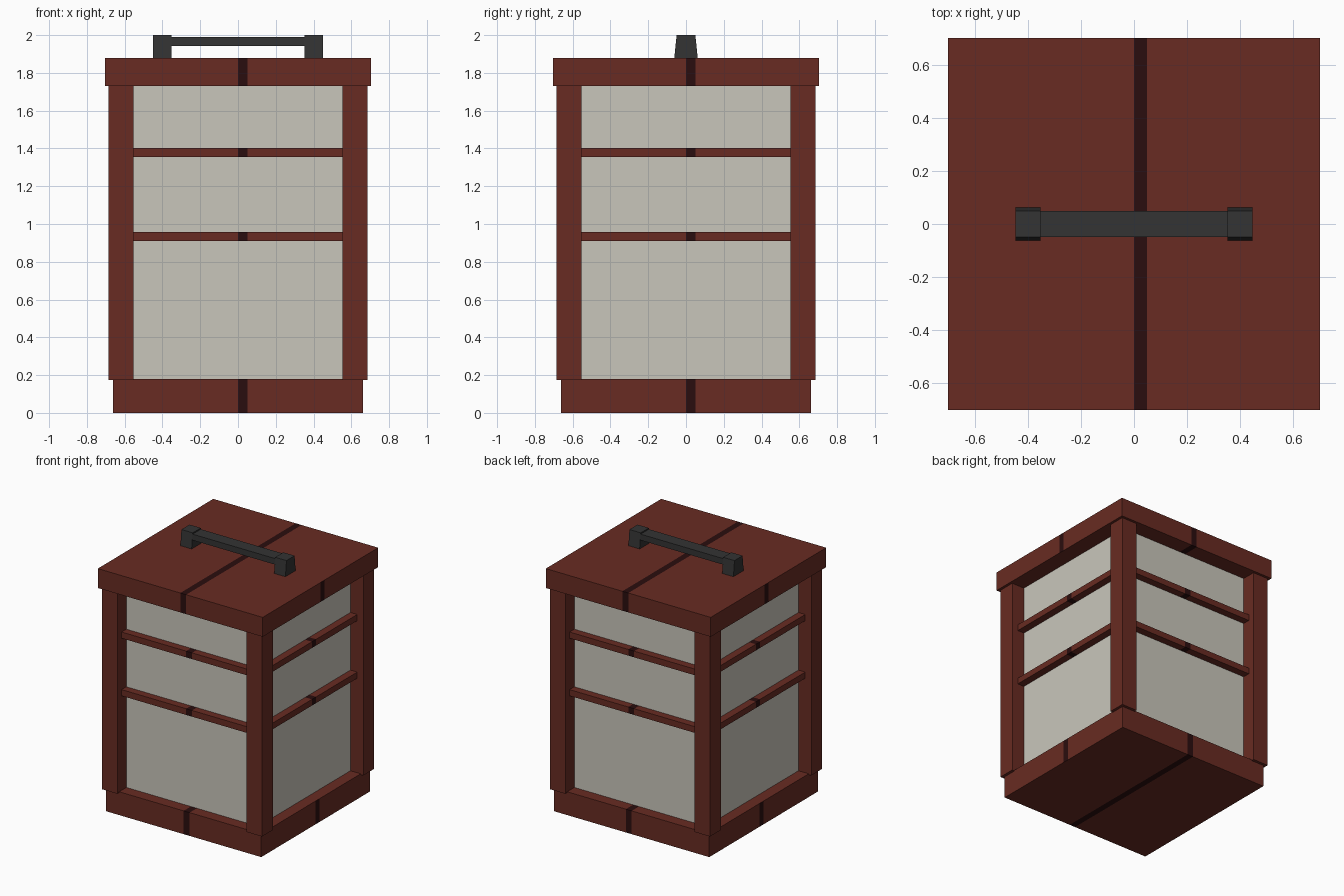
import bpy, bmesh
from mathutils import Vector

if "Cube" in bpy.data.objects:
    bpy.data.objects.remove(bpy.data.objects["Cube"])


def material(name, r, g, b):
    m = bpy.data.materials.new(name)
    lin = [((c / 255 + 0.055) / 1.055) ** 2.4 for c in (r, g, b)]
    m.diffuse_color = (*lin, 1)
    m.use_nodes = True
    m.node_tree.nodes["Principled BSDF"].inputs["Base Color"].default_value = m.diffuse_color
    return m


RED = material("red wood", 104, 43, 34)
DARK = material("dark seam", 42, 13, 14)
PAPER = material("pale paper", 201, 198, 187)
IRON = material("dark iron", 51, 51, 51)


def box(name, lo, hi, mat, seam=None, taper=1.0):
    """Box between two corners; seam 0/1 adds a dark band across x or y,
    taper narrows the top in y."""
    lo, hi = Vector(lo), Vector(hi)
    bm = bmesh.new()
    bmesh.ops.create_cube(bm, size=1)
    for v in bm.verts:
        top = v.co.z > 0
        v.co = Vector([(lo[i] + hi[i]) / 2 + v.co[i] * (hi[i] - lo[i]) for i in range(3)])
        if top:
            v.co.y *= taper
    if seam is not None:
        for axis in (0, 1):
            for pos in (0.0, 0.05):
                if lo[axis] < pos < hi[axis]:
                    co, no = Vector(), Vector()
                    co[axis], no[axis] = pos, 1
                    bmesh.ops.bisect_plane(bm, geom=bm.verts[:] + bm.edges[:] + bm.faces[:],
                                           plane_co=co, plane_no=no)
        bm.normal_update()
        for f in bm.faces:
            # faces pointing along the seam axis take the band from the other axis
            axis = 1 - seam if abs(f.normal[seam]) > 0.5 else seam
            if 0 < f.calc_center_median()[axis] < 0.05:
                f.material_index = 1
    me = bpy.data.meshes.new(name)
    bm.to_mesh(me)
    bm.free()
    me.materials.append(mat)
    me.materials.append(DARK if seam is not None else mat)
    ob = bpy.data.objects.new(name, me)
    bpy.context.collection.objects.link(ob)
    return ob


# base, paper body and lid
box("base", (-0.663, -0.663, 0), (0.663, 0.663, 0.18), RED, seam=0)
box("paper_panels", (-0.575, -0.575, 0.17), (0.575, 0.575, 1.74), PAPER)
box("lid", (-0.705, -0.705, 1.73), (0.705, 0.705, 1.88), RED, seam=0)

# corner posts
for sx in (-1, 1):
    for sy in (-1, 1):
        x, y = sx * 0.6185, sy * 0.6185
        box("corner_post", (x - 0.0665, y - 0.0665, 0.173),
            (x + 0.0665, y + 0.0665, 1.735), RED)

# two cross rails on every side
for z in (0.91, 1.355):
    for s in (-1, 1):
        a, b = sorted((s * 0.56, s * 0.633))
        box("cross_rail", (-0.56, a, z), (0.56, b, z + 0.048), RED, seam=0)
        box("cross_rail", (a, -0.56, z), (b, 0.56, z + 0.048), RED, seam=1)

# handle
box("handle_bar", (-0.37, -0.05, 1.943), (0.37, 0.05, 1.99), IRON)
for s in (-1, 1):
    a, b = sorted((s * 0.353, s * 0.449))
    box("handle_end", (a, -0.062, 1.88), (b, 0.062, 2.0), IRON, taper=0.8)
